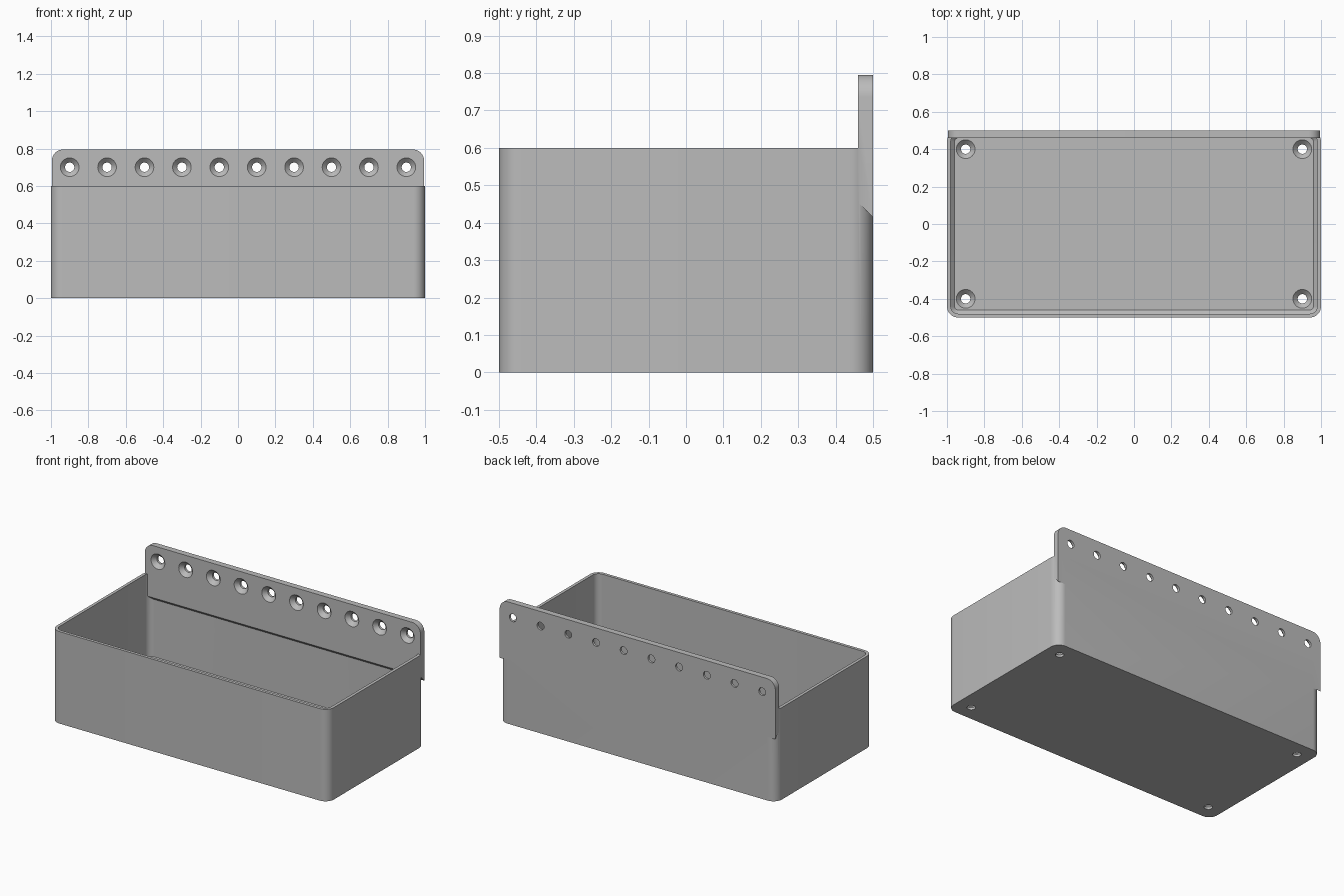
import bpy, bmesh, math
from mathutils import Matrix, Vector

cube = bpy.data.objects.get("Cube")
if cube:
    bpy.data.objects.remove(cube, do_unlink=True)

grey = bpy.data.materials.new("plain grey")
grey.use_nodes = True
colour = (0.5, 0.5, 0.5, 1)
grey.diffuse_color = colour
grey.node_tree.nodes["Principled BSDF"].inputs["Base Color"].default_value = colour

WALL, FLOOR, PLATE = 0.02, 0.04, 0.04
HEIGHT, TOP = 0.6, 0.795
RADIUS = 0.06


def make_object(name, bm):
    bmesh.ops.recalc_face_normals(bm, faces=bm.faces)
    mesh = bpy.data.meshes.new(name)
    bm.to_mesh(mesh)
    bm.free()
    mesh.materials.append(grey)
    obj = bpy.data.objects.new(name, mesh)
    bpy.context.collection.objects.link(obj)
    return obj


def arc(cx, cy, r, start, steps=10):
    angles = [start + math.pi / 2 * i / steps for i in range(steps + 1)]
    return [(cx + r * math.cos(a), cy + r * math.sin(a)) for a in angles]


def rounded_rect(hx, hy, r):
    points = []
    for i, (sx, sy) in enumerate([(1, 1), (-1, 1), (-1, -1), (1, -1)]):
        points += arc(sx * (hx - r), sy * (hy - r), r, i * math.pi / 2)
    return points


def loft(bm, rings):
    """Skin between equal closed rings of 3D points and cap both ends."""
    loops = [[bm.verts.new(p) for p in ring] for ring in rings]
    for a, b in zip(loops, loops[1:]):
        for i in range(len(a)):
            j = (i + 1) % len(a)
            bm.faces.new((a[i], a[j], b[j], b[i]))
    bm.faces.new(loops[0])
    bm.faces.new(loops[-1])


def rect_ring(inset, z):
    return [(x, y, z) for x, y in rounded_rect(1 - inset, 0.5 - inset, RADIUS - inset)]


def countersink(bm, matrix):
    """Screw hole: the head opens along local +z, plate face at z = 0."""
    profile = [(0.025, -0.06), (0.025, -0.025), (0.05, 0), (0.05, 0.01)]
    rings = []
    for r, z in profile:
        ring = [Vector((r * math.cos(a), r * math.sin(a), z))
                for a in (math.tau * i / 32 for i in range(32))]
        rings.append([matrix @ p for p in ring])
    loft(bm, rings)


def combine(target, tool, operation):
    mod = target.modifiers.new(operation.title(), 'BOOLEAN')
    mod.operation = operation
    mod.solver = 'EXACT'
    mod.object = tool
    bpy.context.view_layer.objects.active = target
    bpy.ops.object.modifier_apply(modifier=mod.name)
    bpy.data.objects.remove(tool, do_unlink=True)


# Tray body with rounded upright corners
bm = bmesh.new()
loft(bm, [rect_ring(0, 0), rect_ring(0, HEIGHT)])
tray = make_object("wall_mounted_tray", bm)

# Hollow inside, with a small bevel where walls meet the floor
bm = bmesh.new()
loft(bm, [rect_ring(WALL * 2, FLOOR), rect_ring(WALL, FLOOR + WALL), rect_ring(WALL, HEIGHT + 0.1)])
combine(tray, make_object("cavity_cutter", bm), 'DIFFERENCE')

# Back mounting plate, rounded on top, with a sloping lower edge
half, low = 0.995, 0.415
outline = [(-half, low), (half, low)]
outline += arc(half - RADIUS, TOP - RADIUS, RADIUS, 0)
outline += arc(RADIUS - half, TOP - RADIUS, RADIUS, math.pi / 2)
back = [(x, 0.5, z) for x, z in outline]
front = [(x, 0.5 - PLATE, z + PLATE if z == low else z) for x, z in outline]
bm = bmesh.new()
loft(bm, [front, back])
combine(tray, make_object("mounting_plate", bm), 'UNION')

# Countersunk screw holes: a row in the plate, one per floor corner
bm = bmesh.new()
face_front = Matrix.Rotation(math.pi / 2, 4, 'X')
for i in range(10):
    countersink(bm, Matrix.Translation((-0.9 + 0.2 * i, 0.5 - PLATE, 0.7)) @ face_front)
for x in (-0.9, 0.9):
    for y in (-0.4, 0.4):
        countersink(bm, Matrix.Translation((x, y, FLOOR)))
combine(tray, make_object("screw_hole_cutter", bm), 'DIFFERENCE')

# Smooth rounded corners and holes, keep the edges crisp
bpy.ops.object.select_all(action='DESELECT')
tray.select_set(True)
bpy.context.view_layer.objects.active = tray
bpy.ops.object.shade_smooth_by_angle(angle=math.radians(30))
